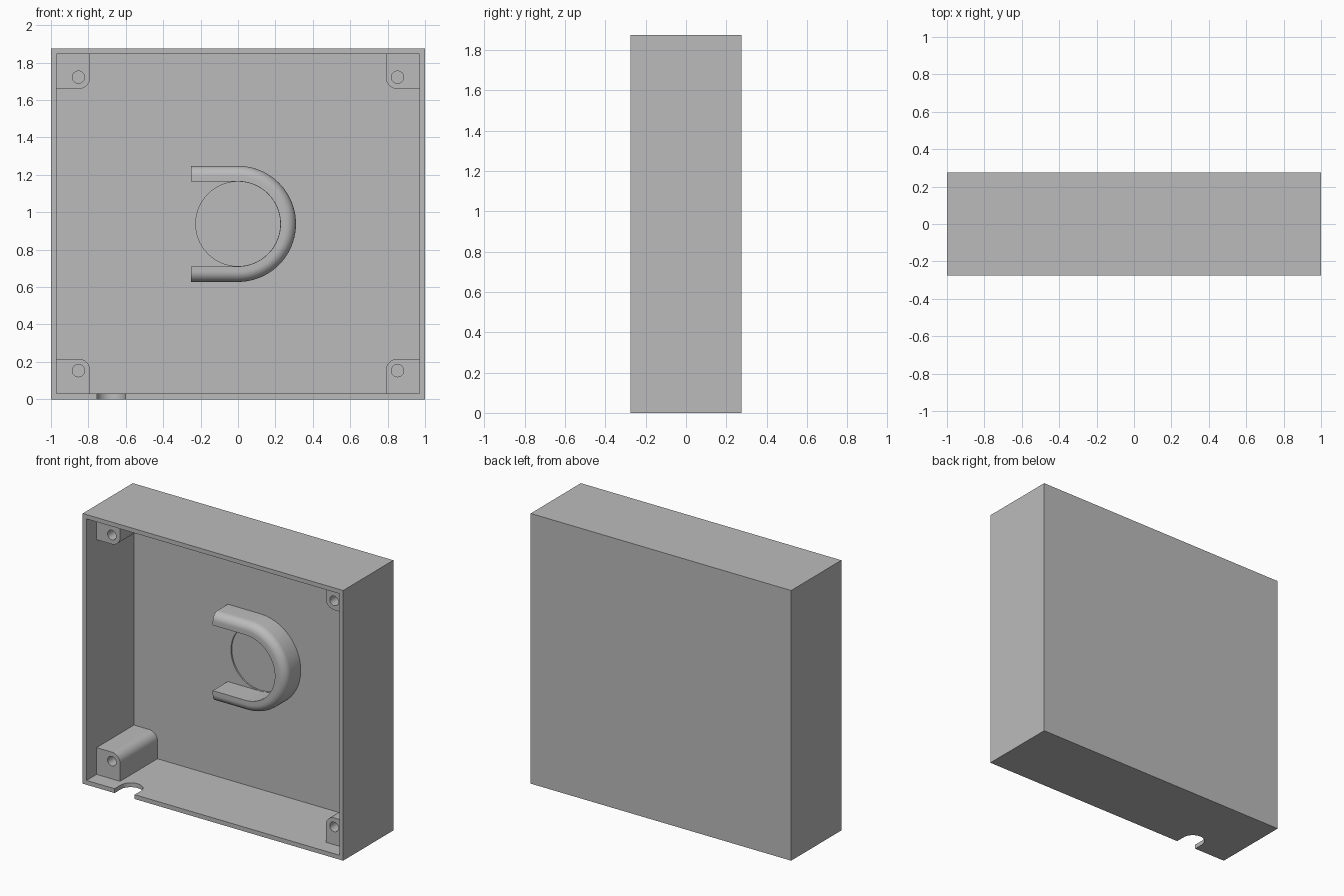
import bpy, bmesh
from math import pi, cos, sin
from mathutils import Vector

if "Cube" in bpy.data.objects:
    bpy.data.objects.remove(bpy.data.objects["Cube"], do_unlink=True)

# Overall sizes
W, D, H, WALL = 1.0, 0.275, 1.875, 0.03
MID = H / 2
FLOOR = D - WALL          # inner face of the back panel

grey = bpy.data.materials.new("plain grey")
grey.use_nodes = True
grey.diffuse_color = (0.5, 0.5, 0.5, 1)
grey.node_tree.nodes["Principled BSDF"].inputs["Base Color"].default_value = grey.diffuse_color


def loft(name, rings):
    """Skin a list of closed rings and cap both ends."""
    bm = bmesh.new()
    rows = [[bm.verts.new(p) for p in ring] for ring in rings]
    n = len(rows[0])
    for a, b in zip(rows, rows[1:]):
        for i in range(n):
            j = (i + 1) % n
            bm.faces.new((a[i], a[j], b[j], b[i]))
    bm.faces.new(rows[0])
    bm.faces.new(rows[-1])
    bmesh.ops.recalc_face_normals(bm, faces=bm.faces)
    mesh = bpy.data.meshes.new(name)
    bm.to_mesh(mesh)
    bm.free()
    mesh.materials.append(grey)
    obj = bpy.data.objects.new(name, mesh)
    bpy.context.collection.objects.link(obj)
    return obj


def prism_y(name, pts, y0, y1):
    return loft(name, [[(x, y, z) for x, z in pts] for y in (y0, y1)])


def rect(x0, x1, z0, z1):
    return [(x0, z0), (x1, z0), (x1, z1), (x0, z1)]


def arc(cx, cy, r, start, end, steps):
    return [(cx + r * cos(start + (end - start) * i / steps),
             cy + r * sin(start + (end - start) * i / steps)) for i in range(steps + 1)]


def activate(obj):
    bpy.ops.object.select_all(action="DESELECT")
    obj.select_set(True)
    bpy.context.view_layer.objects.active = obj


def cut(obj, cutter):
    cutter.hide_render = True
    mod = obj.modifiers.new("cut", "BOOLEAN")
    mod.operation, mod.solver, mod.object = "DIFFERENCE", "EXACT", cutter
    activate(obj)
    bpy.ops.object.modifier_apply(modifier=mod.name)
    bpy.data.objects.remove(cutter, do_unlink=True)


def smooth(obj):
    activate(obj)
    bpy.ops.object.shade_smooth_by_angle(angle=pi / 6)


# Open-fronted case
case = prism_y("case", rect(-W, W, 0, H), -D, D)
cut(case, prism_y("cavity", rect(-W + WALL, W - WALL, WALL, H - WALL), -D - 0.1, FLOOR))

# Shallow round recess in the back panel
cut(case, prism_y("recess", arc(0, MID, 0.226, 0, 2 * pi, 64)[:-1], FLOOR - 0.05, FLOOR + 0.01))

# Round-ended cable notch in the front edge of the bottom wall
nx, nr, ny = -0.678, 0.077, -0.208
slot = [(nx - nr, -D - 0.1), (nx + nr, -D - 0.1)] + arc(nx, ny, nr, 0, pi, 20)
cut(case, loft("notch", [[(x, y, z) for x, y in slot] for z in (-0.05, WALL + 0.02)]))
smooth(case)

# Four corner screw posts, each with one rounded corner and a blind hole
INSET, POST_R, POST_FRONT = 0.147, 0.063, -0.165
for side, sx in (("left", 1), ("right", -1)):
    for level, sz in (("upper", 1), ("lower", -1)):
        cx, cz = W - INSET, MID - 0.153
        ox, oz = W - WALL + 0.005, MID - WALL + 0.005
        outline = [(ox, cz - POST_R), (ox, oz), (cx - POST_R, oz)]
        outline += arc(cx, cz, POST_R, pi, 1.5 * pi, 12)
        post = prism_y(f"{level}_{side}_screw_post",
                       [(sx * x, MID + sz * z) for x, z in outline],
                       POST_FRONT, FLOOR + 0.005)
        hole = arc(sx * cx, MID + sz * cz, 0.033, 0, 2 * pi, 32)[:-1]
        cut(post, prism_y("screw_hole", hole, POST_FRONT - 0.05, POST_FRONT + 0.3))
        smooth(post)

# U-shaped holder: a section with a rounded outer edge swept round a half circle
R_IN, R_OUT, TOP, FILLET = 0.227, 0.31, 0.08, 0.055
section = [(R_IN, FLOOR + 0.005), (R_IN, TOP)]
section += arc(R_OUT - FILLET, TOP + FILLET, FILLET, -pi / 2, 0, 10)
section += [(R_OUT, FLOOR + 0.005)]
path = [(-0.25, -pi / 2)] + [(0, a) for a, _ in
                             [(-pi / 2 + pi * i / 40, i) for i in range(41)]] + [(-0.25, pi / 2)]
holder = loft("u_shaped_holder",
              [[Vector((x + r * cos(a), y, MID + r * sin(a))) for r, y in section]
               for x, a in path])
smooth(holder)
